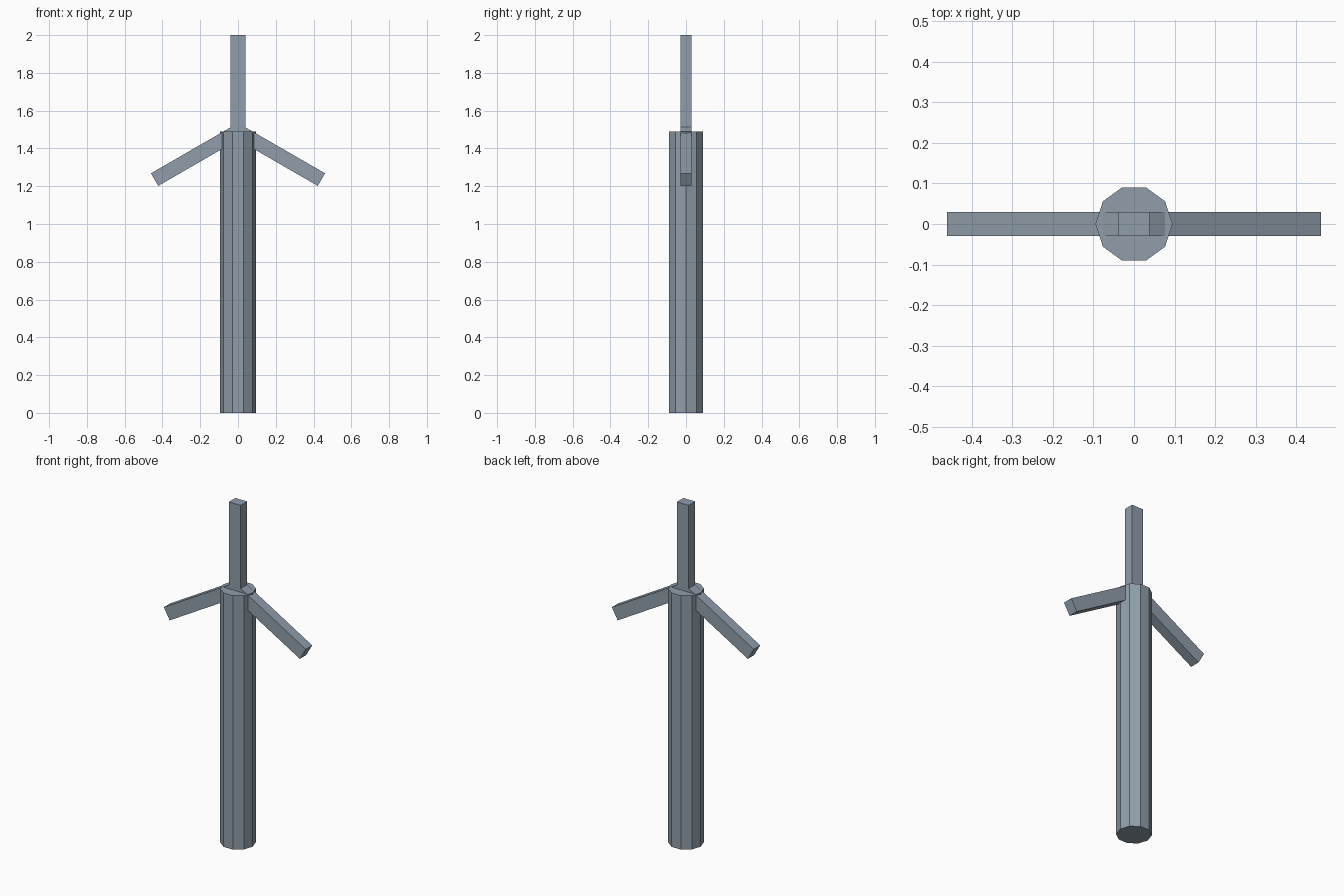
import bpy
import math
from mathutils import Matrix, Vector

cube = bpy.data.objects.get("Cube")
if cube:
    bpy.data.objects.remove(cube, do_unlink=True)

# One blue-grey painted metal for everything
metal = bpy.data.materials.new("blue_grey_metal")
metal.use_nodes = True
colour = (0.28, 0.34, 0.40, 1.0)
metal.diffuse_color = colour
metal.node_tree.nodes["Principled BSDF"].inputs["Base Color"].default_value = colour

HUB = 1.49
TOWER_RADIUS = 0.095
BLADE_LENGTH = 0.51
BLADE_WIDTH = 0.077
BLADE_DEPTH = 0.06


def finish(name):
    obj = bpy.context.object
    obj.name = name
    obj.data.materials.append(metal)
    return obj


# Ten-sided tower with a corner on the x axis
bpy.ops.mesh.primitive_cylinder_add(
    vertices=10, radius=TOWER_RADIUS, depth=HUB,
    location=(0, 0, HUB / 2), rotation=(0, 0, math.pi / 2))
finish("tower")

# Three square-ended blades fanned around the hub at the tower top
for i, name in enumerate(("top_blade", "left_blade", "right_blade")):
    bpy.ops.mesh.primitive_cube_add(size=1)
    blade = finish(name)
    blade.data.transform(
        Matrix.Translation((0, 0, BLADE_LENGTH / 2))
        @ Matrix.Diagonal((BLADE_WIDTH, BLADE_DEPTH, BLADE_LENGTH, 1)))
    blade.location = Vector((0, 0, HUB))
    blade.rotation_euler.y = i * math.tau / 3
